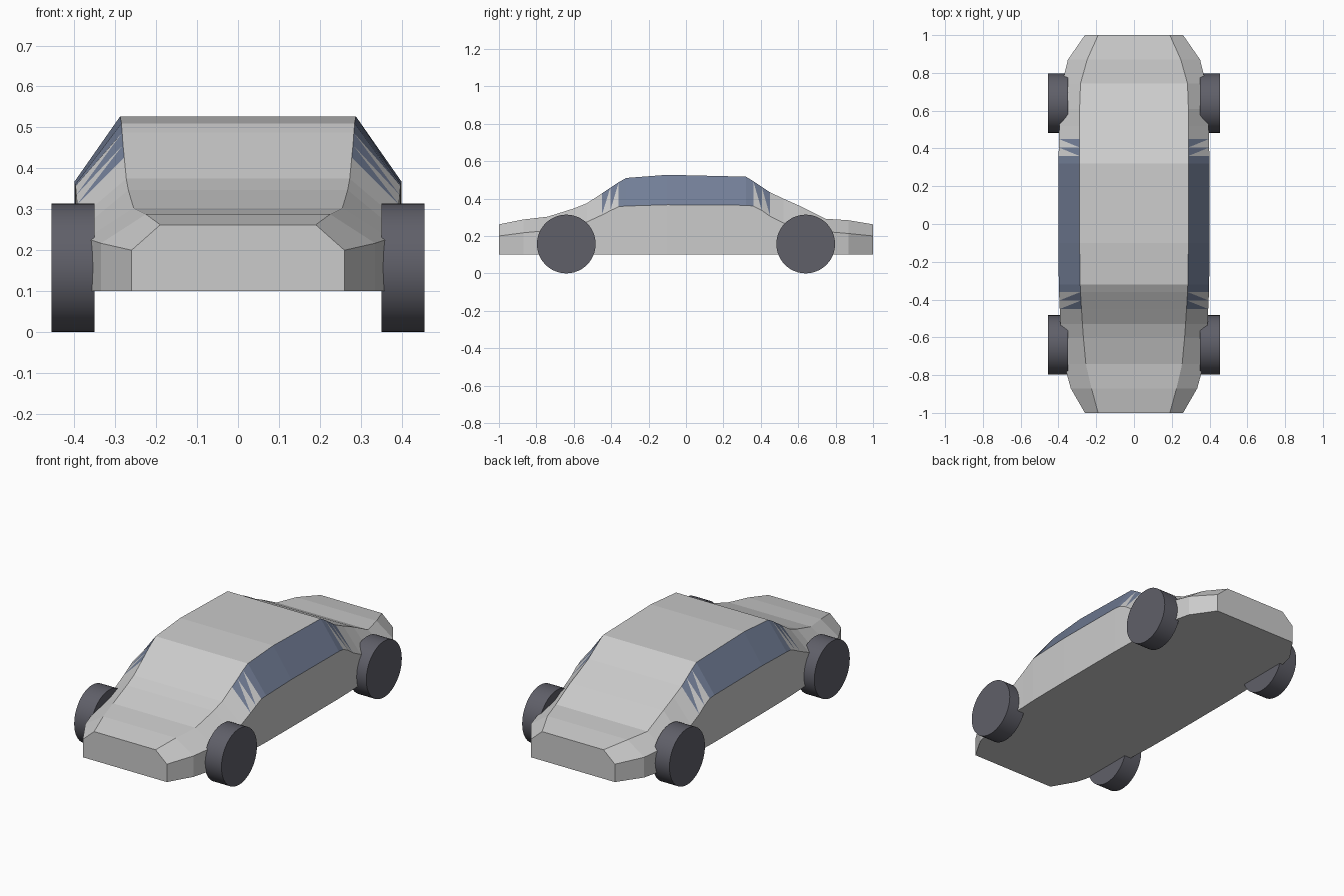
import bpy, bmesh
from math import pi

if "Cube" in bpy.data.objects:
    bpy.data.objects.remove(bpy.data.objects["Cube"])


def colour(name, rgb):
    m = bpy.data.materials.new(name)
    m.diffuse_color = (*rgb, 1)
    m.use_nodes = True
    m.node_tree.nodes["Principled BSDF"].inputs["Base Color"].default_value = m.diffuse_color
    return m


paint = colour("body_grey", (0.8, 0.8, 0.8))
glass = colour("window_blue", (0.17, 0.21, 0.31))
rubber = colour("tyre_dark", (0.115, 0.115, 0.14))

# Body stations: y, side half-width, shoulder z, roof half-width, roof z
STATIONS = [
    (-1.00, .26, .200, .19, .262), (-.87, .335, .217, .225, .288),
    (-.74, .370, .229, .255, .303), (-.60, .385, .250, .268, .347),
    (-.53, .390, .275, .273, .375), (-.45, .393, .312, .278, .427),
    (-.405, .395, .335, .281, .457), (-.36, .397, .357, .283, .487),
    (-.32, .398, .360, .285, .510), (-.10, .400, .367, .288, .527),
    (.32, .400, .364, .288, .517), (.36, .399, .360, .288, .493),
    (.405, .398, .337, .288, .463), (.45, .397, .305, .288, .433),
    (.52, .395, .270, .288, .400), (.61, .390, .243, .288, .360),
    (.745, .380, .224, .283, .292), (.87, .350, .213, .248, .284),
    (1.00, .26, .200, .19, .262)]
FLOOR = 0.10

# Body shell lofted through the stations
bm = bmesh.new()
rings = []
for y, w, s, t, r in STATIONS:
    half = [(w, FLOOR), (w, s), (t, r)]
    pts = half + [(-x, z) for x, z in reversed(half)]
    rings.append([bm.verts.new((x, y, z)) for x, z in pts])
for a, b, sa, sb in zip(rings, rings[1:], STATIONS, STATIONS[1:]):
    mid = (sa[0] + sb[0]) / 2
    for i in range(6):
        j = (i + 1) % 6
        quad = (a[i], a[j], b[j], b[i])
        if i not in (1, 3):
            bm.faces.new(quad)
        elif abs(mid) < 0.36:
            bm.faces.new(quad).material_index = 1      # side windows
        elif abs(mid) < 0.45:
            # Pillars: alternating dark and light wedges
            lo, hi = (i, j) if i == 1 else (j, i)
            near, far = (b, a) if mid < 0 else (a, b)
            bm.faces.new((far[hi], near[hi], far[lo])).material_index = 1
            bm.faces.new((near[hi], near[lo], far[lo]))
        else:
            bm.faces.new(quad)
bm.faces.new(rings[0])
bm.faces.new(rings[-1])
bmesh.ops.recalc_face_normals(bm, faces=bm.faces)
mesh = bpy.data.meshes.new("car_body")
bm.to_mesh(mesh)
bm.free()
mesh.materials.append(paint)
mesh.materials.append(glass)
bpy.context.collection.objects.link(bpy.data.objects.new("car_body", mesh))

# Four wheels
for end, y in (("front", -0.64), ("rear", 0.64)):
    for side, sx in (("left", -1), ("right", 1)):
        bpy.ops.mesh.primitive_cylinder_add(
            vertices=48, radius=0.157, depth=0.105,
            location=(sx * 0.403, y, 0.157), rotation=(0, pi / 2, 0))
        wheel = bpy.context.object
        wheel.name = f"{end}_{side}_wheel"
        wheel.data.materials.append(rubber)
        bpy.ops.object.shade_smooth_by_angle()
